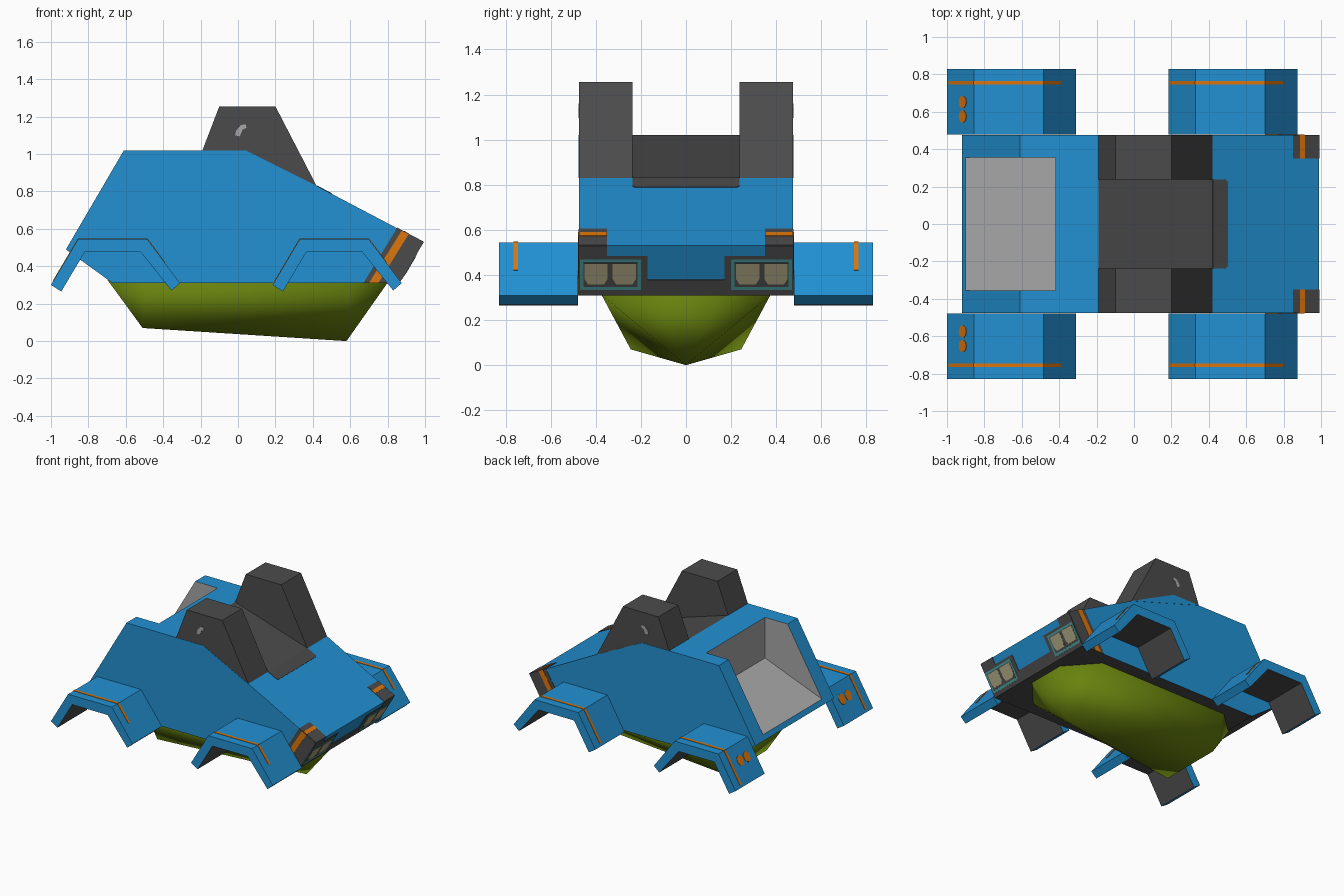
import bpy, bmesh, math
from mathutils import Vector

if "Cube" in bpy.data.objects:
    bpy.data.objects.remove(bpy.data.objects["Cube"])


def material(name, r, g, b):
    m = bpy.data.materials.new(name)
    m.diffuse_color = [((c / 255 + 0.055) / 1.055) ** 2.4 for c in (r, g, b)] + [1]
    m.use_nodes = True
    m.node_tree.nodes["Principled BSDF"].inputs["Base Color"].default_value = m.diffuse_color
    return m


BLUE = material("blue paint", 34, 145, 210)
DARK = material("dark grey", 75, 75, 75)
GREY = material("light grey", 167, 167, 167)
OLIVE = material("olive green", 104, 130, 14)
ORANGE = material("orange", 222, 118, 12)
TEAL = material("teal", 72, 150, 150)
BEIGE = material("beige", 168, 160, 125)


def finish(name, bm, mats):
    bmesh.ops.recalc_face_normals(bm, faces=bm.faces[:])
    me = bpy.data.meshes.new(name)
    bm.to_mesh(me)
    bm.free()
    for m in mats:
        me.materials.append(m)
    ob = bpy.data.objects.new(name, me)
    bpy.context.collection.objects.link(ob)
    return ob


def prism(name, pts, y0, y1, mats, edge_ids=None):
    """Extrude an x-z profile along y; edge_ids gives a material per profile edge."""
    bm = bmesh.new()
    a = [bm.verts.new((x, y0, z)) for x, z in pts]
    b = [bm.verts.new((x, y1, z)) for x, z in pts]
    bm.faces.new(a)
    bm.faces.new(b)
    n = len(pts)
    for i in range(n):
        f = bm.faces.new((a[i], a[(i + 1) % n], b[(i + 1) % n], b[i]))
        f.material_index = edge_ids[i] if edge_ids else 0
    return finish(name, bm, mats)


def plate(name, pts, normal, thick, mat):
    """Thin painted detail standing off a flat surface."""
    off = Vector(normal).normalized() * thick
    bm = bmesh.new()
    a = [bm.verts.new(p) for p in pts]
    b = [bm.verts.new(Vector(p) + off) for p in pts]
    bm.faces.new(a)
    bm.faces.new(b)
    n = len(pts)
    for i in range(n):
        bm.faces.new((a[i], a[(i + 1) % n], b[(i + 1) % n], b[i]))
    return finish(name, bm, [mat])


# body with dark underside and dark centre of the cabin
W = 0.475
body = prism("body", [(-.92, .49), (-.61, 1.02), (-.19, 1.02), (.42, .83),
                      (.99, .53), (.86, .31), (-.67, .31)], -W, W,
             [BLUE, DARK, GREY], [0, 0, 1, 0, 0, 1, 1])

# open cargo bed with a sloping floor
cutter = prism("bed_cutter", [(-1.3, .369), (-.42, .71), (-.42, 1.3), (-1.3, 1.3)],
               -.355, .355, [GREY])
cutter.hide_render = True
mod = body.modifiers.new("bed", 'BOOLEAN')
mod.operation = 'DIFFERENCE'
mod.solver = 'EXACT'
mod.object = cutter
bpy.context.view_layer.objects.active = body
bpy.ops.object.modifier_apply(modifier="bed")
bpy.data.objects.remove(cutter)
for p in body.data.polygons:
    vs = [body.data.vertices[i].co for i in p.vertices]
    if all(abs(v.y) < .36 and -.91 < v.x < -.41 for v in vs):
        p.material_index = 2

# cabin patch running down onto the bonnet
slope = (.466, 0, .885)


def on_bonnet(x):
    return .83 - (x - .42) * .30 / .57


plate("cabin_patch", [(x, y, on_bonnet(x)) for x, y in
                      [(.42, -.237), (.49, -.237), (.50, -.227), (.50, .227), (.49, .237), (.42, .237)]],
      slope, .003, DARK)


# front face helper: y-z outline placed on the sloping nose
def nose(name, yz, thick, mat):
    plate(name, [(.86 + (z - .31) * .13 / .22, y, z) for y, z in yz],
          (.861, 0, -.509), thick, mat)


def rect(y0, y1, z0, z1):
    return [(y0, z0), (y1, z0), (y1, z1), (y0, z1)]


half = [(W, .31), (W, .53), (.35, .53), (.35, .485), (.17, .485), (.17, .38)]
nose("nose_panel", half + [(-y, z) for y, z in reversed(half)], .003, DARK)

fender_pts = [(-1, .30), (-.855, .545), (-.485, .545), (-.31, .31),
              (-.355, .27), (-.52, .475), (-.82, .475), (-.945, .265)]

for s, side in ((-1, "near"), (1, "far")):
    # tower beside the cabin, with blue lower corner and small mark
    prism("tower_" + side, [(-.19, 1.02), (-.10, 1.255), (.20, 1.255), (.42, .83)],
          s * .237, s * W, [DARK])
    out = (0, s, 0)
    plate("tower_base_" + side, [(x, s * W, z) for x, z in [(-.19, 1.02), (.04, 1.02), (.42, .83)]],
          out, .002, BLUE)
    plate("tower_mark_" + side, [(x, s * W, z) for x, z in
                                 [(-.015, 1.10), (.01, 1.095), (.025, 1.13), (.045, 1.14),
                                  (.04, 1.16), (.015, 1.155), (-.01, 1.125)]], out, .002, GREY)

    # headlight
    nose("headlight_frame_" + side, rect(s * .20, s * .47, .335, .47), .005, TEAL)
    nose("headlight_inner_" + side, rect(s * .215, s * .455, .35, .457), .006, DARK)
    for y0, y1 in ((.222, .325), (.348, .45)):
        nose("headlight_lens_" + side,
             [(s * (y0 + .015), .362), (s * (y1 - .015), .362), (s * y1, .385),
              (s * y1, .452), (s * y0, .452), (s * y0, .385)], .007, BEIGE)

    # dark bumper corner wrapping top and side, with orange stripe
    for nm, x0, x1, t, m in (("corner_top_", .85, .99, .003, DARK),
                             ("corner_stripe_top_", .885, .912, .005, ORANGE)):
        plate(nm + side, [(x, s * y, on_bonnet(x)) for x, y in
                          [(x0, .35), (x1, .35), (x1, W), (x0, W)]], slope, t, m)
    plate("corner_side_" + side, [(x, s * W, z) for x, z in
                                  [(.85, .604), (.99, .53), (.86, .31), (.67, .31)]],
          out, .002, DARK)
    plate("corner_stripe_side_" + side, [(x, s * W, z) for x, z in
                                         [(.875, .59), (.912, .571), (.75, .31), (.70, .31)]],
          out, .004, ORANGE)

    # fenders with dark inside and orange line over the top
    for dx, end in ((0, "rear"), (1.185, "front")):
        prism(f"fender_{end}_{side}", [(x + dx, z) for x, z in fender_pts],
              s * .478, s * .83, [BLUE, DARK], [0, 0, 0, 0, 1, 1, 1, 0])
        line = [(-.99, .317), (-.855, .545), (-.485, .545), (-.392, .42)]
        for (x0, z0), (x1, z1) in zip(line, line[1:]):
            plate(f"fender_line_{end}_{side}",
                  [(x0 + dx, s * .745, z0), (x1 + dx, s * .745, z1),
                   (x1 + dx, s * .765, z1), (x0 + dx, s * .765, z0)],
                  (z0 - z1, 0, x1 - x0), .003, ORANGE)
    # paired rear lights on the rear fender
    for yc in (.575, .652):
        ring = []
        for i in range(10):
            a = math.tau * i / 10
            x = -.915 + .02 * math.cos(a)
            ring.append((x, s * (yc + .034 * math.sin(a)), .30 + (x + 1) * .245 / .145))
        plate("rear_light_" + side, ring, (-.245, 0, .145), .003, ORANGE)

# faceted hull under the body, smooth shaded
bm = bmesh.new()
for x, y, z in [(.80, .15, .312), (.60, .375, .312), (-.50, .375, .312),
                (-.70, .20, .33), (-.51, .245, .07), (.58, 0, 0)]:
    for s in ((1, -1) if y else (1,)):
        bm.verts.new((x, s * y, z))
bmesh.ops.convex_hull(bm, input=bm.verts[:])
for f in bm.faces:
    f.smooth = True
hull = finish("hull", bm, [OLIVE])
